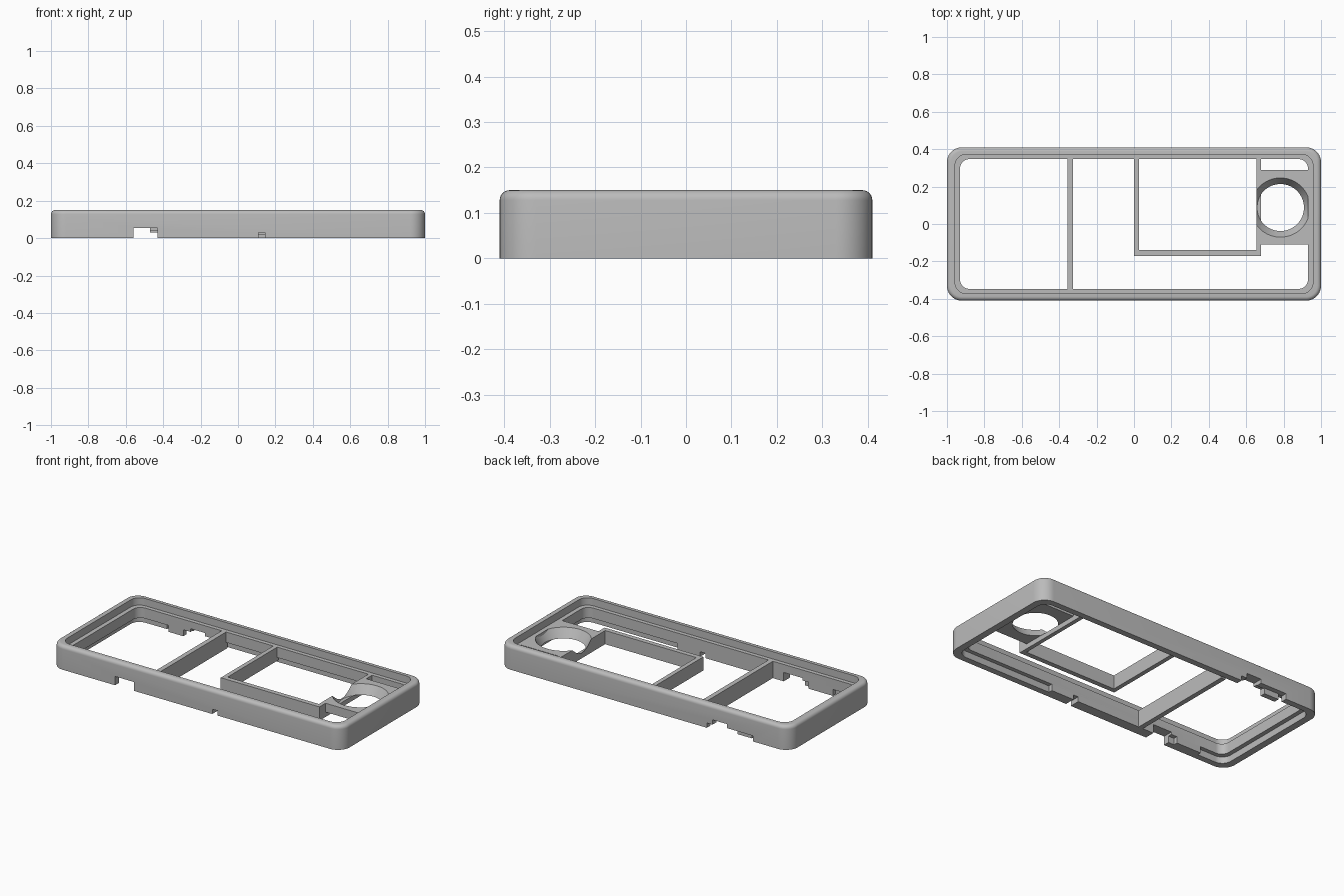
import bpy, bmesh, math

cube = bpy.data.objects.get("Cube")
if cube:
    bpy.data.objects.remove(cube, do_unlink=True)

# One grey plastic
GREY = (0.5, 0.5, 0.5, 1)
mat = bpy.data.materials.new("grey plastic")
mat.use_nodes = True
mat.diffuse_color = GREY
mat.node_tree.nodes["Principled BSDF"].inputs["Base Color"].default_value = GREY

TOP, SHELF, LIP = 0.15, 0.105, 0.04   # rim top, inner shelf, underside step


def make(name, bm):
    bmesh.ops.recalc_face_normals(bm, faces=bm.faces)
    mesh = bpy.data.meshes.new(name)
    bm.to_mesh(mesh)
    bm.free()
    mesh.materials.append(mat)
    ob = bpy.data.objects.new(name, mesh)
    bpy.context.collection.objects.link(ob)
    return ob


def loft(name, levels, steps=10):
    """Stack rounded rectangles (half x, half y, corner radius, z)."""
    bm = bmesh.new()
    loops = []
    for hx, hy, r, z in levels:
        loop = []
        for q, (sx, sy) in enumerate([(1, 1), (-1, 1), (-1, -1), (1, -1)]):
            for i in range(steps + 1):
                a = (q + i / steps) * math.pi / 2
                loop.append(bm.verts.new((sx * (hx - r) + r * math.cos(a),
                                          sy * (hy - r) + r * math.sin(a), z)))
        loops.append(loop)
    n = len(loops[0])
    for lo, hi in zip(loops, loops[1:]):
        for i in range(n):
            bm.faces.new((lo[i], lo[(i + 1) % n], hi[(i + 1) % n], hi[i]))
    bm.faces.new(loops[0])
    bm.faces.new(loops[-1])
    return make(name, bm)


def box(name, x0, x1, y0, y1, z0, z1):
    bm = bmesh.new()
    bmesh.ops.create_cube(bm, size=1)
    for v in bm.verts:
        v.co = [lo + (c + 0.5) * (hi - lo)
                for c, lo, hi in zip(v.co, (x0, y0, z0), (x1, y1, z1))]
    return make(name, bm)


def cut(targets, cutter):
    cutter.hide_render = True
    for ob in targets:
        mod = ob.modifiers.new("cut", 'BOOLEAN')
        mod.operation, mod.solver, mod.object = 'DIFFERENCE', 'EXACT', cutter
        bpy.context.view_layer.objects.active = ob
        bpy.ops.object.modifier_apply(modifier=mod.name)
    bpy.data.objects.remove(cutter, do_unlink=True)


# Outer frame with a rounded top edge
R = 0.022
levels = [(1, 0.41, 0.08, 0)]
for i in range(7):
    a = i / 6 * math.pi / 2
    d = R * (1 - math.cos(a))
    levels.append((1 - d, 0.41 - d, 0.08 - d, TOP - R + R * math.sin(a)))
frame = loft("outer_frame", levels)

# Main opening, screen recess above and lid step below
for hx, hy, r, z0, z1 in [(0.93, 0.347, 0.05, -0.1, 0.3),
                          (0.957, 0.372, 0.06, SHELF, 0.3),
                          (0.957, 0.372, 0.06, -0.1, LIP)]:
    cut([frame], loft("opening_cutter", [(hx, hy, r, z0), (hx, hy, r, z1)]))

# Blocks filling the lid step along the long walls
front_block = box("front_block", -0.36, 0.3, -0.38, -0.347, 0, LIP + 0.01)
port_block = box("port_block", -0.5, -0.36, -0.38, -0.347, 0, LIP + 0.01)
front_end_block = box("front_end_block", -0.77, -0.6, -0.38, -0.347, 0, LIP + 0.01)

# Port notches in the front and back walls
walls = [frame, front_block, port_block]
for x0, x1, y0, y1, h in [(-0.56, -0.43, -0.5, -0.3, 0.055),
                          (0.11, 0.145, -0.5, -0.3, 0.03),
                          (-0.48, -0.43, 0.3, 0.5, 0.03),
                          (-0.57, -0.47, 0.3, 0.5, 0.06),
                          (-0.75, -0.56, 0.3, 0.5, 0.035)]:
    cut(walls, box("notch_cutter", x0, x1, y0, y1, -0.1, h))
back_block = box("back_block", -0.72, -0.62, 0.347, 0.38, 0, LIP + 0.01)

# Inner dividers
box("cross_divider", -0.355, -0.325, -0.36, 0.36, 0, SHELF)
box("bay_side_wall", 0, 0.027, -0.17, 0.36, 0.02, SHELF)
box("bay_front_wall", 0.027, 0.655, -0.17, -0.14, 0.02, SHELF)
bay_end = box("bay_end_wall", 0.655, 0.68, -0.17, 0.36, 0.02, SHELF)

# Plate with a tapered round seat
plate = box("round_seat_plate", 0.68, 0.945, -0.11, 0.29, 0.05, SHELF)
bm = bmesh.new()
bmesh.ops.create_cone(bm, cap_ends=True, segments=64, radius1=0.125, radius2=0.159,
                      depth=SHELF - 0.048)
bmesh.ops.translate(bm, verts=bm.verts, vec=(0.783, 0.088, (SHELF + 0.05) / 2))
cut([plate, bay_end], make("seat_cutter", bm))

# Smooth the rounded parts, keep the edges sharp
for ob in bpy.context.view_layer.objects:
    ob.select_set(ob in (frame, plate, bay_end))
bpy.context.view_layer.objects.active = frame
bpy.ops.object.shade_smooth_by_angle(angle=math.radians(35))
